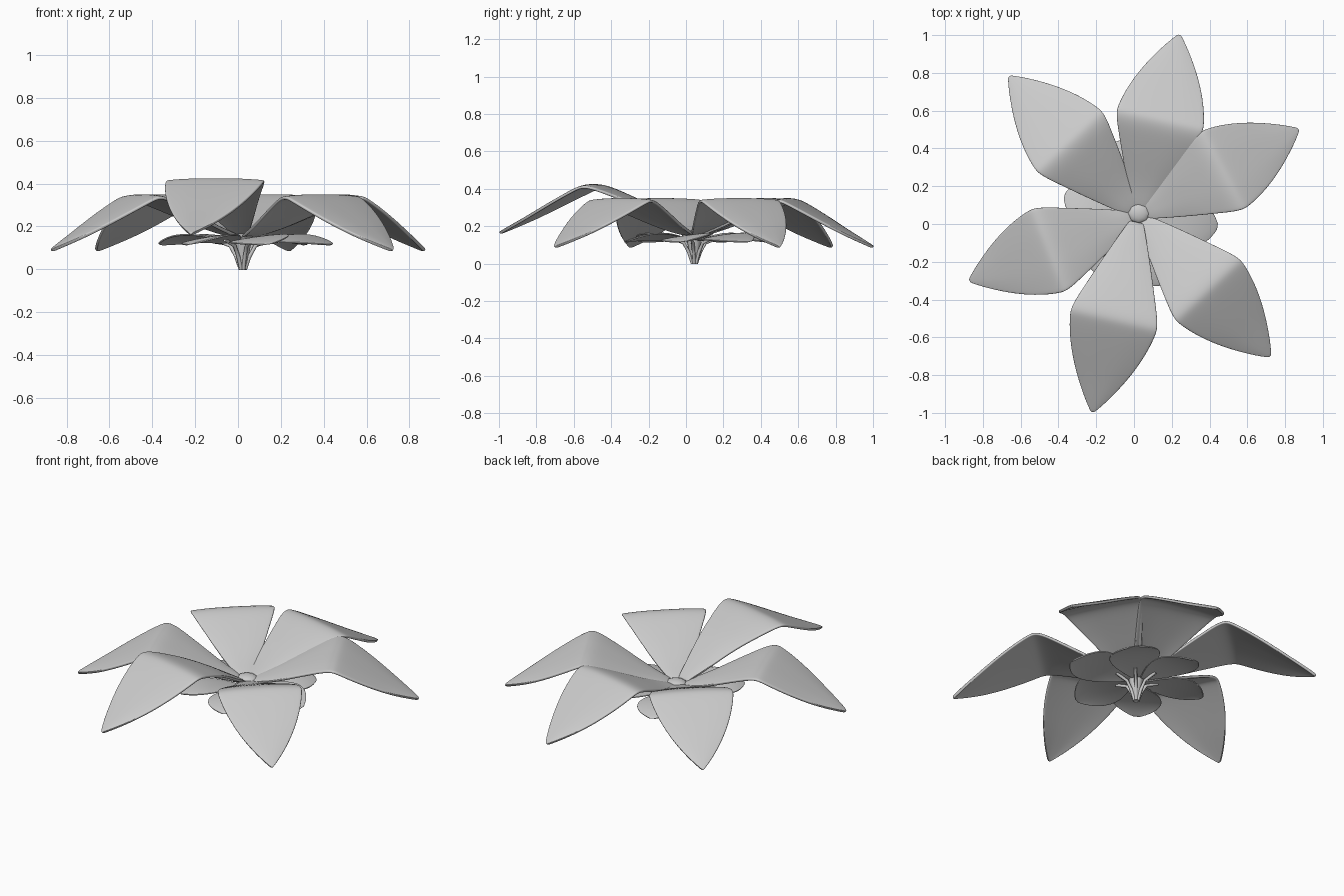
import bpy, bmesh, math
from mathutils import Vector

if "Cube" in bpy.data.objects:
    bpy.data.objects.remove(bpy.data.objects["Cube"])

CENTRE = Vector((0.022, 0.045, 0))

grey = bpy.data.materials.new("light grey")
grey.diffuse_color = (0.6, 0.6, 0.6, 1)
grey.use_nodes = True
grey.node_tree.nodes["Principled BSDF"].inputs["Base Color"].default_value = grey.diffuse_color


def finish(obj, thickness=0, levels=0):
    obj.data.materials.append(grey)
    for p in obj.data.polygons:
        p.use_smooth = True
    if thickness:
        m = obj.modifiers.new("Thickness", 'SOLIDIFY')
        m.thickness = thickness
        m.offset = 0
    if levels:
        m = obj.modifiers.new("Smooth", 'SUBSURF')
        m.levels = m.render_levels = levels


def blade(name, angle, length, rows, lift=0, roll=0, edge_drop=0.01, thickness=0.016):
    """Leaf sheet lofted from rows of (fraction along, half width, height)."""
    across = (-1, -0.94, -0.5, 0, 0.5, 0.94, 1)
    along = Vector((math.cos(angle), math.sin(angle), 0))
    side = Vector((-along.y, along.x, 0))
    bm = bmesh.new()
    grid = []
    for u, w, z in rows:
        z += lift * min(1, u / 0.25)
        row = []
        for a in across:
            h = z - edge_drop * a ** 4 * min(1, w / 0.1) + roll * a * w
            row.append(bm.verts.new(CENTRE + along * u * length + side * a * w + Vector((0, 0, h))))
        grid.append(row)
    for r0, r1 in zip(grid, grid[1:]):
        for i in range(len(across) - 1):
            bm.faces.new((r0[i], r1[i], r1[i + 1], r0[i + 1]))
    bmesh.ops.recalc_face_normals(bm, faces=bm.faces)
    mesh = bpy.data.meshes.new(name)
    bm.to_mesh(mesh)
    bm.free()
    obj = bpy.data.objects.new(name, mesh)
    bpy.context.collection.objects.link(obj)
    finish(obj, thickness, 2)


def stem(name, points, radius):
    """Thin tube along a path, ending at the ground point."""
    cu = bpy.data.curves.new(name, 'CURVE')
    cu.dimensions = '3D'
    cu.bevel_depth = radius
    cu.bevel_resolution = 2
    cu.use_fill_caps = True
    sp = cu.splines.new('POLY')
    sp.points.add(len(points) - 1)
    for p, co in zip(sp.points, points):
        p.co = (*co, 1)
    obj = bpy.data.objects.new(name, cu)
    bpy.context.collection.objects.link(obj)
    cu.materials.append(grey)


# large bent petals: tip position and extra height
petal_rows = [(0.03, 0.034, 0.155), (0.12, 0.075, 0.185), (0.2, 0.11, 0.217),
              (0.3, 0.152, 0.262), (0.4, 0.192, 0.305), (0.475, 0.222, 0.336),
              (0.525, 0.235, 0.346), (0.56, 0.233, 0.333), (0.64, 0.214, 0.29),
              (0.74, 0.176, 0.234), (0.84, 0.122, 0.177), (0.93, 0.062, 0.128),
              (0.985, 0.018, 0.097), (1.0, 0.003, 0.088)]
petals = [(0.24, 1.0, 0), (0.87, 0.50, 0), (0.72, -0.70, 0),
          (-0.22, -0.995, 0.075), (-0.87, -0.30, 0), (-0.66, 0.78, 0)]
for i, (x, y, lift) in enumerate(petals):
    d = Vector((x, y, 0)) - CENTRE
    blade(f"petal_{i + 1}", math.atan2(d.y, d.x), d.length, petal_rows, lift)

# small lower leaves set between the petals, each tilted like a fan
leaf_rows = [(0.1, 0.02, 0.125), (0.25, 0.075, 0.138), (0.45, 0.13, 0.149),
             (0.65, 0.148, 0.15), (0.82, 0.118, 0.14), (0.94, 0.06, 0.126),
             (1.0, 0.012, 0.117)]
for i, (deg, size) in enumerate(((105, 0.41), (48, 0.4), (-8, 0.425),
                                 (-72, 0.39), (-130, 0.38), (165, 0.405))):
    a = math.radians(deg)
    blade(f"lower_leaf_{i + 1}", a, size, leaf_rows, roll=0.13, edge_drop=0.006, thickness=0.008)
    # stems gathered at the foot
    d = Vector((math.cos(a), math.sin(a), 0))
    z = lambda h: Vector((0, 0, h))
    stem(f"leaf_stem_{i + 1}", [CENTRE + d * 0.011, CENTRE + d * 0.032 + z(0.06),
                                CENTRE + d * 0.06 + z(0.11), CENTRE + d * 0.13 + z(0.138)], 0.009)

# central stalk
bpy.ops.mesh.primitive_cone_add(vertices=12, radius1=0.016, radius2=0.045, depth=0.15,
                                location=CENTRE + Vector((0, 0, 0.075)))
stalk = bpy.context.object
stalk.name = "stalk"
finish(stalk)
bpy.ops.object.shade_smooth_by_angle()

# flattened bud in the middle
bpy.ops.mesh.primitive_uv_sphere_add(segments=8, ring_count=6, radius=0.06,
                                     location=CENTRE + Vector((0.003, 0.012, 0.16)))
bud = bpy.context.object
bud.name = "centre_bud"
bud.scale = (1, 0.9, 0.4)
finish(bud)
